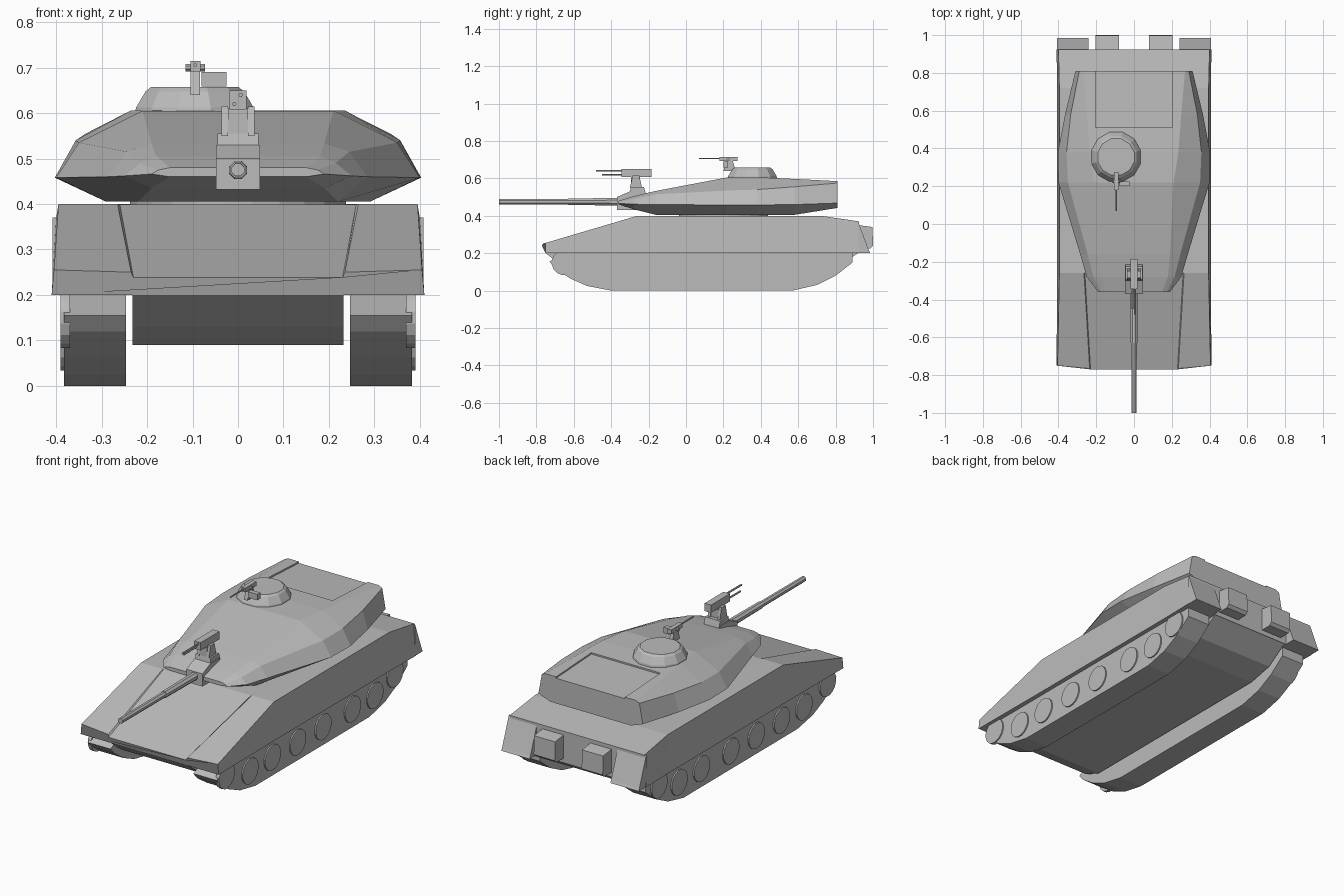
import bpy, bmesh
from math import pi
from mathutils import Matrix, Vector

if "Cube" in bpy.data.objects:
    bpy.data.objects.remove(bpy.data.objects["Cube"])

grey = bpy.data.materials.new("armour grey")
grey.use_nodes = True
grey.diffuse_color = (0.5, 0.5, 0.5, 1)
grey.node_tree.nodes["Principled BSDF"].inputs["Base Color"].default_value = (0.5, 0.5, 0.5, 1)


def finish(name, bm):
    bmesh.ops.recalc_face_normals(bm, faces=bm.faces)
    mesh = bpy.data.meshes.new(name)
    bm.to_mesh(mesh)
    bm.free()
    mesh.materials.append(grey)
    ob = bpy.data.objects.new(name, mesh)
    bpy.context.collection.objects.link(ob)
    return ob


def loft(name, half_rings):
    """Skin mirrored half cross-sections, front to back."""
    bm = bmesh.new()
    rings = []
    for half in half_rings:
        full = half + [(-x, y, z) for x, y, z in reversed(half)]
        rings.append([bm.verts.new(p) for p in full])
    for a, b in zip(rings, rings[1:]):
        for i in range(len(a)):
            j = (i + 1) % len(a)
            bm.faces.new((a[i], a[j], b[j], b[i]))
    bm.faces.new(rings[0])
    bm.faces.new(rings[-1])
    return finish(name, bm)


def prism(name, profile, x0, x1):
    """Extrude a (y, z) side profile across x."""
    bm = bmesh.new()
    face = bm.faces.new([bm.verts.new((x0, y, z)) for y, z in profile])
    new = bmesh.ops.extrude_face_region(bm, geom=[face])["geom"]
    verts = [g for g in new if isinstance(g, bmesh.types.BMVert)]
    bmesh.ops.translate(bm, verts=verts, vec=(x1 - x0, 0, 0))
    return finish(name, bm)


def box(name, x0, x1, y0, y1, z0, z1):
    return prism(name, [(y0, z0), (y1, z0), (y1, z1), (y0, z1)], x0, x1)


def rod(name, start, end, r0, r1, sides=8):
    bm = bmesh.new()
    a, b = Vector(start), Vector(end)
    turn = (b - a).to_track_quat("Z", "Y").to_matrix().to_4x4()
    bmesh.ops.create_cone(bm, cap_ends=True, segments=sides, radius1=r0, radius2=r1,
                          depth=(b - a).length,
                          matrix=Matrix.Translation((a + b) / 2) @ turn @ Matrix.Rotation(pi / sides, 4, "Z"))
    return finish(name, bm)


# Upper hull with a shallow sunken glacis panel
loft("upper_hull", [
    [(.41, -.75, .2), (.405, -.75, .255), (.235, -.765, .25), (.23, -.77, .238)],
    [(.407, -.26, .2), (.395, -.26, .4), (.265, -.26, .4), (.26, -.26, .399)],
    [(.407, .72, .2), (.395, .72, .4), (.265, .72, .4), (.26, .72, .4)],
    [(.41, .925, .2), (.4, .925, .37), (.265, .925, .37), (.26, .925, .37)]])

# Lower hull tub
prism("lower_hull", [(-.75, .2), (-.66, .13), (-.56, .09), (.66, .09), (.8, .12), (.92, .2)], -.232, .232)

track_profile = [(-.64, .2), (-.73, .155), (-.7, .12), (-.62, .065), (-.53, .025), (-.4, 0),
                 (.57, 0), (.7, .03), (.8, .08), (.89, .15), (.89, .2)]
wheels = [(-.65, .15), (-.45, .1), (-.26, .1), (-.045, .1), (.17, .1), (.42, .1), (.61, .1), (.78, .15)]

for side, s in (("left", 1), ("right", -1)):
    prism(side + "_track", track_profile, s * .246, s * .383)
    for i, (y, z) in enumerate(wheels):
        rod(f"{side}_wheel_{i + 1}", (s * .37, y, z), (s * .39, y, z), .068, .068, 16)
    # Rear corner armour and stowage boxes
    prism(side + "_rear_guard", [(.92, .2), (.985, .2), (.978, .215), (.92, .37)], s * .24, s * .408)
    prism(side + "_rear_box", [(.92, .225), (.985, .225), (1, .24), (.997, .34), (.92, .35)],
          s * .08, s * .205)

# Turret body: y, then bottom, widest, shoulder and roof points
sections = [
    (-.36, (.15, .46), (.19, .466), (.175, .475), (.15, .48)),
    (-.28, (.19, .435), (.25, .462), (.215, .49), (.18, .505)),
    (-.16, (.22, .405), (.285, .46), (.245, .515), (.19, .533)),
    (.22, (.29, .405), (.4, .458), (.35, .535), (.21, .605)),
    (.38, (.29, .405), (.403, .458), (.357, .54), (.235, .606)),
    (.58, (.27, .405), (.365, .46), (.335, .555), (.25, .597)),
    (.81, (.24, .442), (.31, .468), (.29, .575), (.27, .585))]
turret = loft("turret", [[(x, y, z) for x, z in pts] for y, *pts in sections])

# Sunken rear deck panel on the turret roof
cutter = prism("deck_cutter", [(.51, .592), (.83, .576), (.83, .7), (.51, .7)], -.205, .205)
cut = turret.modifiers.new("deck", "BOOLEAN")
cut.operation, cut.solver, cut.object = "DIFFERENCE", "EXACT", cutter
bpy.context.view_layer.objects.active = turret
bpy.ops.object.modifier_apply(modifier="deck")
bpy.data.objects.remove(cutter)

# Turret ring under the turret
rod("turret_ring", (0, .2, .38), (0, .2, .41), .24, .24, 24)

# Commander cupola
cx, cy = -.095, .355
rod("cupola_base", (cx, cy, .59), (cx, cy, .612), .138, .134, 12)
rod("cupola_wall", (cx, cy, .612), (cx, cy, .648), .134, .112, 12)
rod("cupola_hatch", (cx, cy, .648), (cx, cy, .657), .112, .1, 12)

# Cupola machine gun
prism("cupola_gun_post", [(.2, .64), (.265, .64), (.25, .695), (.215, .695)], -.104, -.084)
box("cupola_gun_body", -.105, -.083, .18, .275, .692, .715)
box("cupola_ammo_box", -.08, -.025, .2, .225, .658, .69)
rod("cupola_gun_barrel", (-.094, .07, .706), (-.094, .19, .706), .004, .004, 6)
rod("cupola_gun_pin", (-.115, .225, .7), (-.073, .225, .7), .009, .009, 8)

# Main gun and mantlet
rod("main_barrel", (0, -1, .475), (0, -.62, .475), .015, .016)
rod("barrel_sleeve", (0, -.63, .475), (0, -.3, .475), .019, .022)
prism("mantlet", [(-.37, .432), (-.25, .432), (-.22, .53), (-.3, .53), (-.37, .5)], -.048, .048)

# Remote gun mount above the main gun
prism("mount_base", [(-.305, .5), (-.21, .5), (-.225, .555), (-.295, .555)], -.045, .045)
for side, s in (("left", 1), ("right", -1)):
    prism(side + "_mount_arm", [(-.3, .55), (-.235, .55), (-.25, .615), (-.285, .615)], s * .022, s * .036)
box("mount_neck", -.022, .022, -.295, -.245, .55, .61)
box("mount_gun_body", -.019, .019, -.345, -.185, .608, .65)
rod("mount_gun_barrel", (0.006, -.48, .64), (0.006, -.33, .64), .005, .005, 6)
rod("mount_coaxial_barrel", (-.008, -.45, .62), (-.008, -.33, .62), .005, .005, 6)
